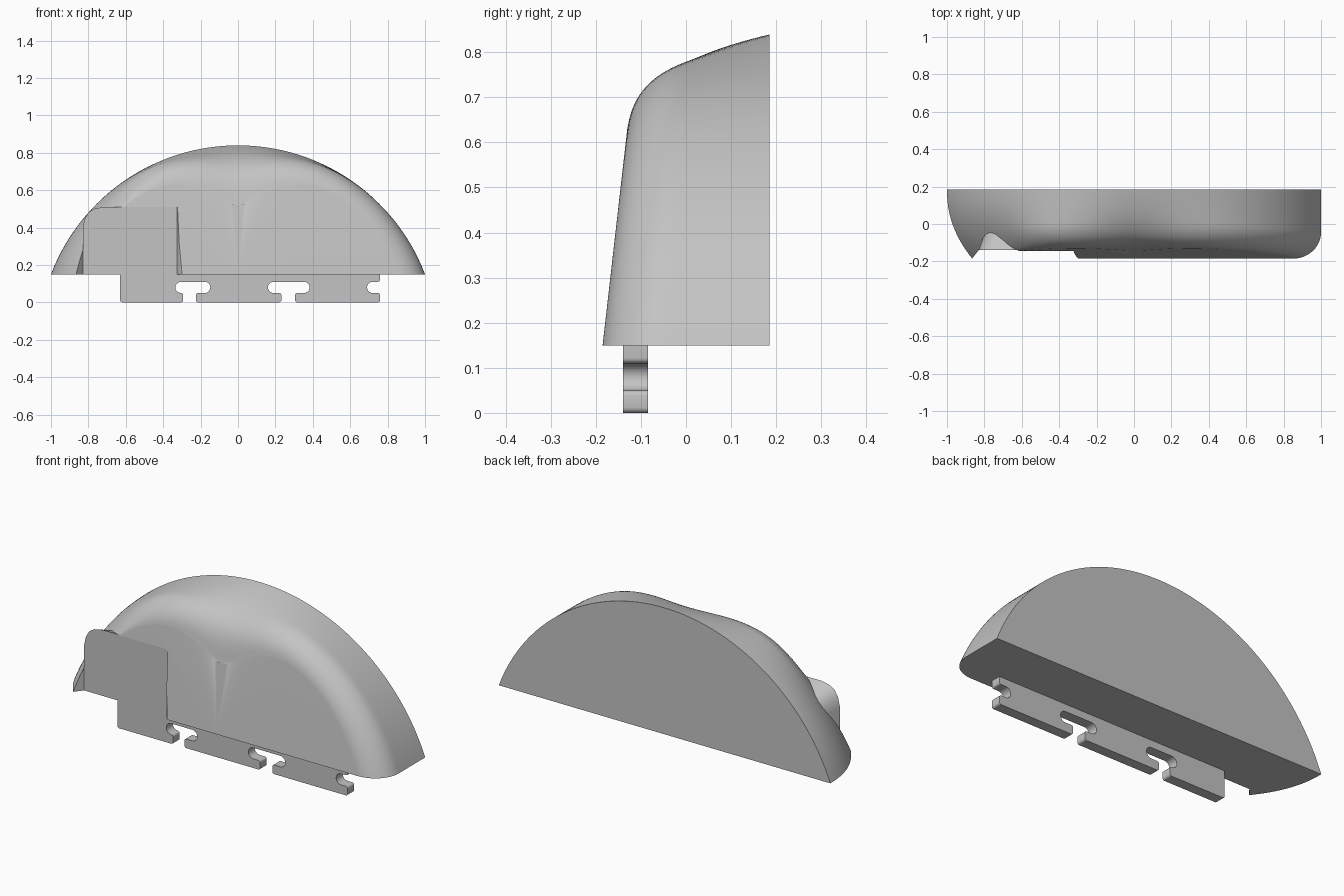
import bpy, bmesh, math

cube = bpy.data.objects.get("Cube")
if cube:
    bpy.data.objects.remove(cube, do_unlink=True)

grey = bpy.data.materials.new("plain_grey")
grey.use_nodes = True
grey.diffuse_color = (0.55, 0.55, 0.55, 1)
grey.node_tree.nodes["Principled BSDF"].inputs["Base Color"].default_value = grey.diffuse_color

BACK, FRONT, BASE = 0.185, -0.185, 0.15


def make_object(name, bm):
    bmesh.ops.recalc_face_normals(bm, faces=bm.faces)
    mesh = bpy.data.meshes.new(name)
    bm.to_mesh(mesh)
    bm.free()
    mesh.materials.append(grey)
    obj = bpy.data.objects.new(name, mesh)
    bpy.context.collection.objects.link(obj)
    return obj


def prism(name, front, back):
    """Solid between two matching outlines of 3D points."""
    bm = bmesh.new()
    a = [bm.verts.new(p) for p in front]
    b = [bm.verts.new(p) for p in back]
    bm.faces.new(a)
    bm.faces.new(b[::-1])
    for i in range(len(a)):
        j = (i + 1) % len(a)
        bm.faces.new((a[i], b[i], b[j], a[j]))
    return make_object(name, bm)


def smooth(obj, angle=30):
    bpy.ops.object.select_all(action="DESELECT")
    obj.select_set(True)
    bpy.context.view_layer.objects.active = obj
    bpy.ops.object.shade_smooth_by_angle(angle=math.radians(angle))


def rim_fraction(f, x):
    """Width of a layer at depth f (0 front, 1 back) for the rim point at x."""
    top = max(f, 0.002) ** 0.1
    k = max(0, 1 - f / 0.38)
    right = 1 - 0.15 * (1 - math.sqrt(1 - k * k))
    left = 1 - 0.135 * (1 - f) ** 2.2
    t = min(1, max(0, (-x - 0.4) / 0.45))
    t = t * t * (3 - 2 * t)
    side = right + (left - right) * t
    w = math.exp(-(x / 0.32) ** 2)
    return side + (top - side) * w


# Half dome body: arched back rim, leaning front, rounded shoulders
def build_body(layers=32, steps=96):
    bm = bmesh.new()
    radius, half = 1.07, math.asin(1 / 1.07)
    drop = radius * math.cos(half)
    rings = []
    for i in range(layers + 1):
        f = (i / layers) ** 2.2
        ring = []
        for j in range(steps + 1):
            a = half * (2 * j / steps - 1)
            x, h = radius * math.sin(a), radius * math.cos(a) - drop
            r = rim_fraction(f, x)
            lean = FRONT + 0.114 * h * r
            ring.append(bm.verts.new((x * r, lean + f * (BACK - lean), BASE + h * r)))
        rings.append(ring)
    for a, b in zip(rings, rings[1:]):
        for j in range(steps):
            bm.faces.new((a[j], a[j + 1], b[j + 1], b[j]))
    hub = bm.verts.new((0, FRONT, BASE))
    for j in range(steps):
        bm.faces.new((hub, rings[0][j + 1], rings[0][j]))
    bm.faces.new(rings[-1])
    bm.faces.new([hub] + [r[0] for r in rings] + [r[-1] for r in reversed(rings)])
    return make_object("dome_body", bm)


body = build_body()

# Shallow recess in the front, with drafted sides
plan = [(-0.325, -0.14), (-0.315, -0.165), (-0.295, -0.19), (-0.295, -0.4),
        (-0.87, -0.4), (-0.87, -0.19), (-0.83, -0.14)]
cutter = prism("recess_cutter", [(x, y, 0) for x, y in plan], [(x, y, 0.51) for x, y in plan])
cutter.hide_render = True
mod = body.modifiers.new("recess", "BOOLEAN")
mod.operation, mod.solver, mod.object = "DIFFERENCE", "EXACT", cutter
bpy.context.view_layer.objects.active = body
bpy.ops.object.modifier_apply(modifier=mod.name)
bpy.data.objects.remove(cutter, do_unlink=True)
smooth(body)

# Recess pad whose rounded corner pokes just past the dome
pad = [(-0.83, BASE), (-0.83, 0.4), (-0.82, 0.445), (-0.8, 0.48), (-0.77, 0.5),
       (-0.72, 0.51), (-0.5, 0.51), (-0.5, BASE)]
smooth(prism("recess_pad", [(x, -0.14, z) for x, z in pad],
             [(x + 0.07, 0.06, max(BASE, z - 0.07)) for x, z in pad]))


# Hanging strip with keyhole slots along its lower edge
def arc(cx, cz, r, start, end, n=10):
    return [(cx + r * math.cos(math.radians(start + (end - start) * i / n)),
             cz + r * math.sin(math.radians(start + (end - start) * i / n)))
            for i in range(n + 1)]


LOW, MID, R, C = 0.05, 0.08, 0.03, 0.012


def hook_right(x):
    return arc(x - C, C, C, -90, 0, 4) + arc(x - C, LOW - C, C, 0, 90, 4)


def hook_left(x):
    return arc(x + C, LOW - C, C, 90, 180, 4) + arc(x + C, C, C, 180, 270, 4)


def slot(a, b, left, right):
    return (hook_right(left) + arc(a + R, MID, R, 270, 90)
            + arc(b - R, MID, R, 90, -90) + hook_left(right))


strip = arc(-0.63 + C, C, C, 180, 270, 4)
strip += slot(-0.335, -0.148, -0.293, -0.225)
strip += slot(0.16, 0.383, 0.232, 0.305)
strip += hook_right(0.76) + arc(0.69 + R, MID, R, 270, 90)
strip += arc(0.76 - C, MID + R + C, C, -90, 0, 4) + [(0.76, BASE), (-0.63, BASE)]
smooth(prism("hanging_strip", [(x, -0.14, z) for x, z in strip],
             [(x, -0.084, z) for x, z in strip]))
